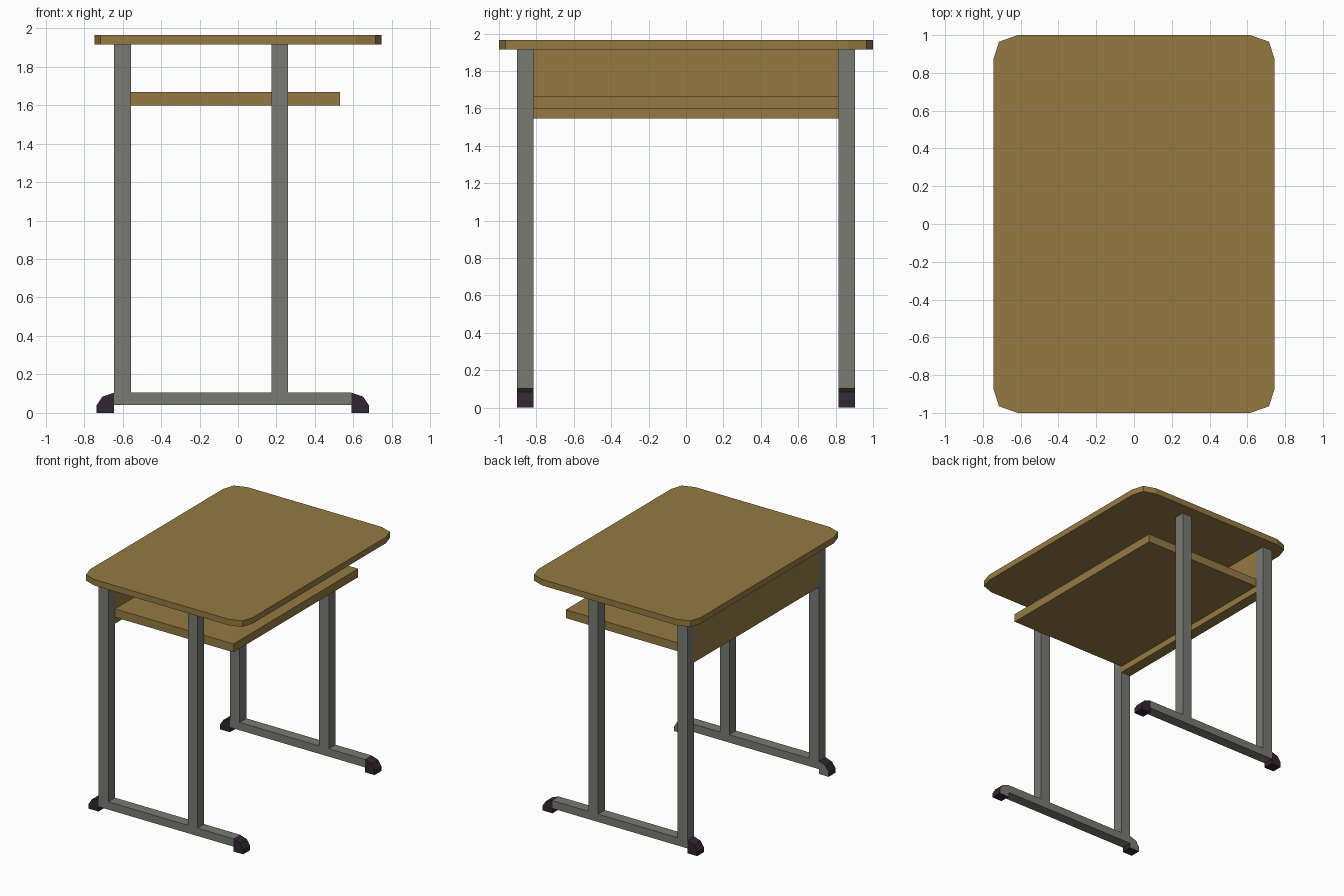
import bpy, bmesh

if "Cube" in bpy.data.objects:
    bpy.data.objects.remove(bpy.data.objects["Cube"])


def material(name, rgb):
    m = bpy.data.materials.new(name)
    m.diffuse_color = (*rgb, 1)
    m.use_nodes = True
    m.node_tree.nodes["Principled BSDF"].inputs["Base Color"].default_value = m.diffuse_color
    return m


WOOD = material("wood brown", (0.300, 0.195, 0.055))
STEEL = material("steel grey", (0.188, 0.195, 0.171))
RUBBER = material("dark rubber", (0.032, 0.018, 0.032))


def extrude(name, profile, depth, mats):
    """Solid made from a polygon of 3D points swept along a vector."""
    bm = bmesh.new()
    face = bm.faces.new([bm.verts.new(p) for p in profile])
    ext = bmesh.ops.extrude_face_region(bm, geom=[face], use_keep_orig=True)
    verts = [g for g in ext["geom"] if isinstance(g, bmesh.types.BMVert)]
    bmesh.ops.translate(bm, verts=verts, vec=depth)
    bmesh.ops.recalc_face_normals(bm, faces=bm.faces[:])
    mesh = bpy.data.meshes.new(name)
    bm.to_mesh(mesh)
    bm.free()
    ob = bpy.data.objects.new(name, mesh)
    bpy.context.collection.objects.link(ob)
    for m in mats:
        mesh.materials.append(m)
    return ob


def box(name, x0, x1, y0, y1, z0, z1, mat):
    base = [(x0, y0, z0), (x1, y0, z0), (x1, y1, z0), (x0, y1, z0)]
    return extrude(name, base, (0, 0, z1 - z0), [mat])


# Table top with two-facet clipped corners
corner = [(0.745, 0.87), (0.715, 0.965), (0.615, 1.0)]
outline = []
for sx, sy in ((1, 1), (-1, 1), (-1, -1), (1, -1)):
    pts = [(sx * x, sy * y, 1.915) for x, y in corner]
    outline += pts if sx * sy > 0 else pts[::-1]
extrude("table_top", outline, (0, 0, 0.05), [WOOD])

# Book shelf and modesty panel
box("shelf", -0.555, 0.53, -0.815, 0.815, 1.598, 1.667, WOOD)
box("back_panel", -0.645, -0.555, -0.815, 0.815, 1.545, 1.915, WOOD)

# Side frames: two posts, a foot rail and rubber end caps
cap = [(0, 0), (0.09, 0), (0.09, 0.04), (0.06, 0.085), (0, 0.105)]
for side, s in (("near", -1), ("far", 1)):
    y0, y1 = sorted((s * 0.815, s * 0.903))
    box(side + "_rear_leg", -0.645, -0.555, y0, y1, 0.105, 1.915, STEEL)
    box(side + "_front_leg", 0.173, 0.261, y0, y1, 0.105, 1.915, STEEL)
    box(side + "_foot_rail", -0.645, 0.59, y0, y1, 0.04, 0.105, STEEL)
    for end, x, d in (("rear", -0.645, -1), ("front", 0.59, 1)):
        ob = extrude(f"{side}_{end}_cap", [(x + d * a, y0, z) for a, z in cap],
                     (0, y1 - y0, 0), [RUBBER, STEEL])
        # inner cheek of the near caps is bare steel
        for f in ob.data.polygons:
            if s < 0 and f.normal.y > 0.9:
                f.material_index = 1
